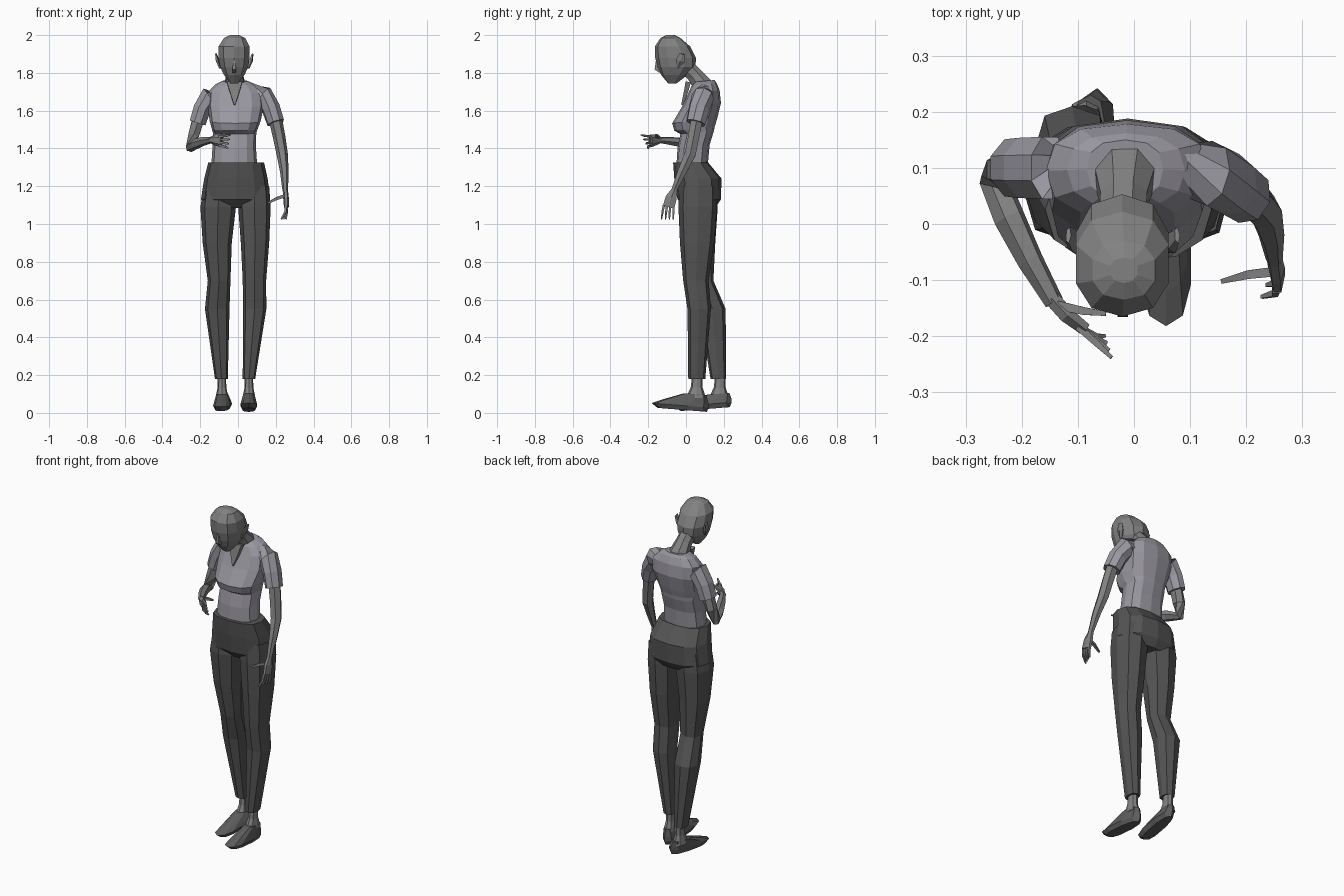
import bpy, bmesh
from math import sin, cos, pi
from mathutils import Vector


def material(name, r, g, b):
    m = bpy.data.materials.new(name)
    m.diffuse_color = (r, g, b, 1)
    return m


SKIN = material("skin", .22, .22, .22)
SHIRT = material("shirt_cloth", .32, .31, .35)
PANTS = material("trouser_cloth", .09, .09, .09)
SHOE = material("shoe_leather", .11, .11, .11)


def skin_rings(name, rings, mat):
    """Bridge a list of point rings into one closed flat-shaded mesh."""
    bm = bmesh.new()
    loops = [[bm.verts.new(p) for p in r] for r in rings]
    n = len(loops[0])
    for a, b in zip(loops, loops[1:]):
        for i in range(n):
            j = (i + 1) % n
            bm.faces.new((a[i], a[j], b[j], b[i]))
    bm.faces.new(loops[0])
    bm.faces.new(loops[-1])
    bmesh.ops.recalc_face_normals(bm, faces=bm.faces)
    me = bpy.data.meshes.new(name)
    bm.to_mesh(me)
    bm.free()
    me.materials.append(mat)
    ob = bpy.data.objects.new(name, me)
    bpy.context.collection.objects.link(ob)
    return ob


def power(v, p):
    return (abs(v) ** p) * (1 if v >= 0 else -1)


def body(name, rings, mat, n=10, p=.85, mid=.5, tilt=0, skew=0):
    """Loft of level rings (z, centre x, half width, front y, back y)."""
    out = []
    for z, cx, rx, yf, yb in rings:
        ym = yf + (yb - yf) * mid
        ring = []
        for i in range(n):
            a = -pi / 2 + 2 * pi * i / n
            s = power(sin(a), p)
            y = ym + s * ((yb - ym) if s > 0 else (ym - yf))
            ring.append((cx + rx * power(cos(a), p) + skew * (y - ym), y,
                         z + tilt * (y - ym)))
        out.append(ring)
    return skin_rings(name, out, mat)


def limb(name, path, mat, n=6, ref=(0, 0, 1)):
    """Tube through (x, y, z, radius across ref, radius along ref)."""
    pts = [Vector(q[:3]) for q in path]
    out = []
    for k, q in enumerate(path):
        t = (pts[min(k + 1, len(pts) - 1)] - pts[max(k - 1, 0)]).normalized()
        u = t.cross(Vector(ref)).normalized()
        v = u.cross(t)
        out.append([pts[k] + u * q[3] * cos(2 * pi * (i + .5) / n)
                    + v * q[4] * sin(2 * pi * (i + .5) / n) for i in range(n)])
    return skin_rings(name, out, mat)


# Head, bowed slightly forward
body("head", [(1.745, -.02, .022, -.095, -.05), (1.79, -.02, .057, -.132, .01),
              (1.83, -.02, .077, -.15, .05), (1.88, -.021, .086, -.163, .053),
              (1.94, -.021, .086, -.165, .022), (1.985, -.018, .058, -.135, -.03),
              (2.0, -.018, .025, -.105, -.06)], SKIN)
limb("nose", [(-.02, -.155, 1.865, .008, .006), (-.02, -.158, 1.82, .013, .012),
              (-.02, -.138, 1.805, .011, .008)], SKIN, 4, (0, 1, 0))
for side, sx in (("right", -1), ("left", 1)):
    x = -.02 + sx * .083
    limb(side + "_ear", [(x - sx * .008, -.045, 1.825, .006, .008),
                         (x + sx * .006, -.03, 1.865, .01, .024),
                         (x + sx * .014, -.02, 1.9, .005, .016)], SKIN, 5, (0, 1, 0))

# Neck leaning back into the collar
limb("neck", [(-.02, -.015, 1.85, .045, .045), (-.018, .045, 1.79, .045, .045),
              (-.016, .09, 1.735, .06, .055), (-.016, .1, 1.69, .06, .05)],
     SKIN, 8, (0, 1, 0))

# Shirt with bust, waist and sloping shoulders
body("shirt", [(1.30, -.02, .122, -.052, .115), (1.41, -.02, .115, -.045, .125),
               (1.485, -.018, .115, -.03, .148), (1.505, -.017, .122, -.062, .152),
               (1.545, -.015, .135, -.073, .165), (1.63, -.012, .15, -.022, .185),
               (1.70, -.012, .145, .012, .178), (1.74, -.014, .105, .03, .162),
               (1.757, -.016, .068, .045, .15)], SHIRT, 12, .8, tilt=.1)

# Open V neckline
limb("neckline", [(-.018, .012, 1.752, .058, .02), (-.018, .0, 1.70, .036, .016),
                  (-.018, -.02, 1.63, .004, .008)], SKIN, 4, (0, 1, 0))

# Trousers: hips, then one leg each side
body("hips", [(1.325, -.01, .148, -.068, .118), (1.24, -.011, .168, -.062, .188),
              (1.13, -.013, .183, -.045, .185), (1.085, -.013, .13, .0, .155)],
     PANTS, 12, .8)
LEGS = {
    "right": [(1.2, -.1, .08, -.03, .165), (1.09, -.105, .094, -.035, .168),
              (.9, -.11, .077, -.008, .155), (.7, -.1, .06, .03, .145),
              (.55, -.11, .065, .07, .21), (.18, -.088, .034, .13, .212)],
    "left": [(1.2, .085, .08, -.035, .165), (1.09, .087, .086, -.04, .165),
             (.9, .09, .075, -.032, .15), (.7, .087, .062, -.015, .12),
             (.55, .088, .062, .008, .132), (.18, .058, .033, .012, .102)]}
for side, rings in LEGS.items():
    body(side + "_trouser_leg", rings, PANTS, 8, .8)

# Ankles and shoes, the left foot a step ahead
for side, cx, dy, tilt, skew in (("right", -.083, .122, .08, .1),
                                 ("left", .057, 0, -.08, 0)):
    ax = -.085 if side == "right" else .058
    body(side + "_ankle", [(.08, ax, .034, 0 + dy, .105 + dy),
                           (.135, ax, .023, .025 + dy, .088 + dy),
                           (.22, ax, .022, .035 + dy, .088 + dy)], SKIN, 8)
    shoe = [(.018, .034, -.15, .11), (.042, .046, -.182, .12),
            (.065, .04, -.12, .118), (.1, .03, -.01, .108)]
    body(side + "_shoe", [(z, cx if z < .09 else ax, r, a + dy, b + dy)
                          for z, r, a, b in shoe], SHOE, 10, .8, .4, tilt, skew)

# Sleeves
limb("right_sleeve", [(-.08, .1, 1.695, .055, .05), (-.15, .1, 1.675, .06, .058),
                      (-.19, .1, 1.61, .058, .05), (-.214, .1, 1.535, .055, .047)],
     SHIRT, 8, (1, 0, 0.3))
limb("left_sleeve", [(.06, .1, 1.695, .055, .05), (.135, .09, 1.675, .06, .058),
                     (.175, .07, 1.61, .058, .05), (.2, .052, 1.535, .053, .047)],
     SHIRT, 8, (1, 0, -0.3))

# Right arm bent forward, left arm hanging
limb("right_arm", [(-.205, .1, 1.57, .036, .036), (-.235, .095, 1.47, .034, .032),
                   (-.25, .08, 1.405, .027, .028), (-.222, .01, 1.425, .027, .031),
                   (-.185, -.065, 1.437, .023, .025),
                   (-.142, -.14, 1.445, .018, .016)], SKIN, 6, (.6, .3, .75))
limb("left_arm", [(.195, .06, 1.57, .036, .036), (.218, .04, 1.46, .034, .033),
                  (.234, .022, 1.37, .034, .03), (.245, -.02, 1.28, .027, .023),
                  (.25, -.063, 1.18, .017, .015)], SKIN, 6, (1, 0, 0))

# Hands: flat palm, four fingers and a thumb
limb("right_palm", [(-.147, -.132, 1.445, .016, .016), (-.12, -.162, 1.445, .016, .03),
                    (-.088, -.187, 1.44, .013, .034)], SKIN)
limb("left_palm", [(.25, -.06, 1.185, .016, .014), (.254, -.078, 1.14, .034, .015),
                   (.256, -.092, 1.09, .036, .013)], SKIN, 6, (1, 0, 0))


def finger(name, a, m, b, r, ref):
    limb(name, [(*a, r, r), (*m, r * .9, r * .9), (*b, r * .5, r * .5)], SKIN, 4, ref)


for k in range(4):
    finger(f"right_finger_{k + 1}", (-.1, -.183, 1.464 - .016 * k),
           (-.066, -.213 + .004 * k, 1.466 - .019 * k),
           (-.04 - .004 * k, -.238 + .013 * k, 1.472 - .024 * k), .009, (0, 0, 1))
    finger(f"left_finger_{k + 1}", (.253, -.117 + .017 * k, 1.1),
           (.251 + .003 * k, -.124 + .019 * k, 1.065),
           (.228 + .009 * k, -.13 + .021 * k, 1.025), .009, (1, 0, 0))
finger("right_thumb", (-.135, -.145, 1.455), (-.09, -.155, 1.468),
       (-.05, -.16, 1.472), .011, (0, 0, 1))
finger("left_thumb", (.25, -.085, 1.15), (.205, -.09, 1.135),
       (.157, -.102, 1.11), .012, (0, 0, 1))
